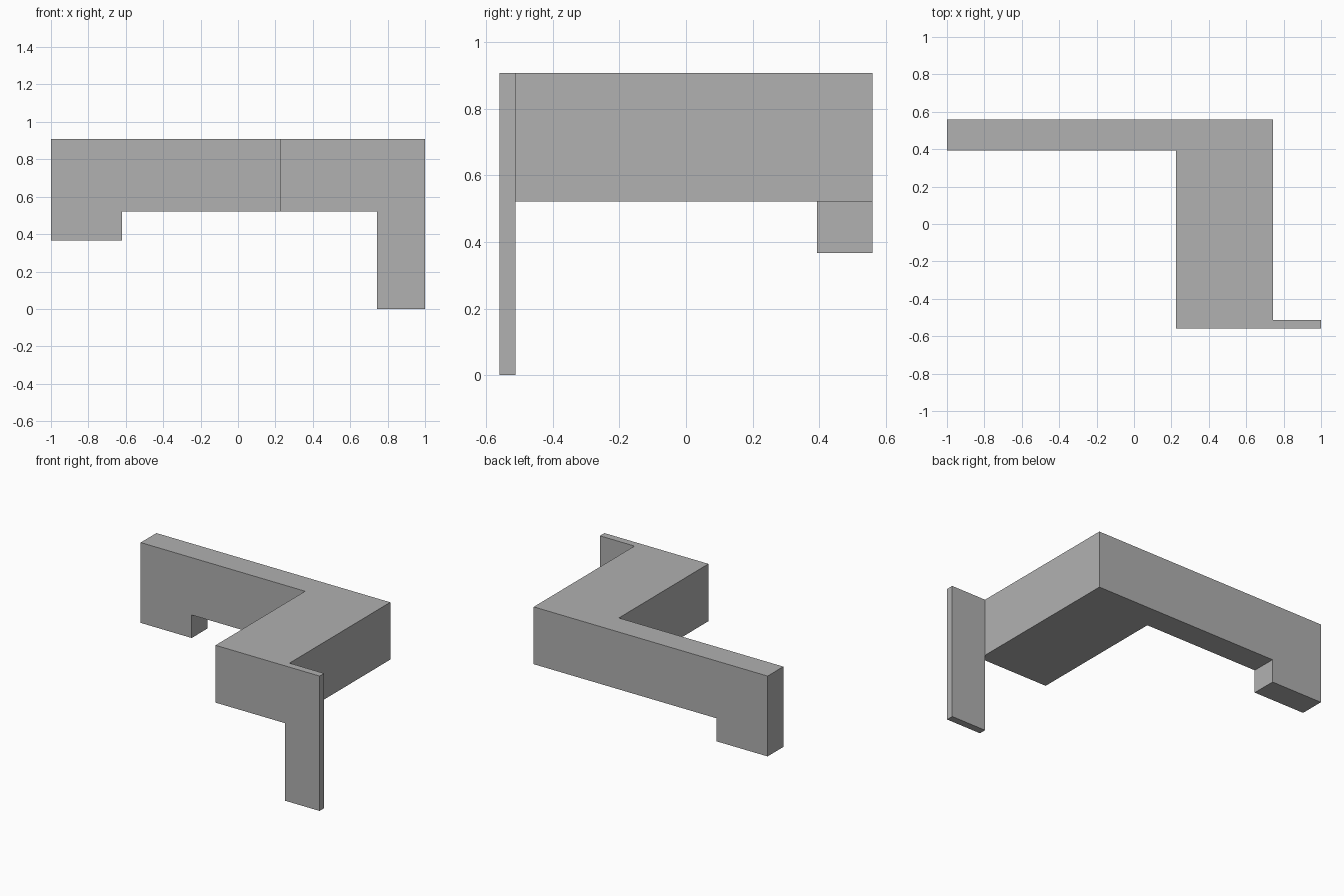
import bpy
import bmesh
import math

cube = bpy.data.objects.get("Cube")
if cube:
    bpy.data.objects.remove(cube, do_unlink=True)

# Single grey finish
grey = bpy.data.materials.new("plain_grey")
grey.use_nodes = True
colour = (0.44, 0.44, 0.44, 1.0)
grey.diffuse_color = colour
grey.node_tree.nodes["Principled BSDF"].inputs["Base Color"].default_value = colour

# Plan lines and levels
X = (-1.0, -0.62, 0.225, 0.742, 1.0)
Y = (-0.56, -0.512, 0.393, 0.56)
TOP, UNDERSIDE, TAB_END, LEG_END = 0.908, 0.522, 0.367, 0.0

# Plan cells (column, row): long wing, thick block, thin front panel
wing_tab, front_leg = (0, 2), (3, 0)
cells = [wing_tab, (1, 2), (2, 2), (2, 1), (2, 0), front_leg]

bm = bmesh.new()
grid = {(i, j): bm.verts.new((x, y, TOP)) for i, x in enumerate(X) for j, y in enumerate(Y)}
for i, j in cells:
    bm.faces.new([grid[i, j], grid[i + 1, j], grid[i + 1, j + 1], grid[i, j + 1]])
bmesh.ops.delete(bm, geom=[v for v in bm.verts if not v.link_faces], context='VERTS')


def lower(faces, depth):
    """Extrude faces straight down and return the new end faces."""
    geom = bmesh.ops.extrude_face_region(bm, geom=faces)["geom"]
    verts = [g for g in geom if isinstance(g, bmesh.types.BMVert)]
    bmesh.ops.translate(bm, verts=verts, vec=(0, 0, -depth))
    return [g for g in geom if isinstance(g, bmesh.types.BMFace)]


def cell_face(faces, cell):
    i, j = cell
    return [f for f in faces
            if X[i] < f.calc_center_median().x < X[i + 1]
            and Y[j] < f.calc_center_median().y < Y[j + 1]]


# Main beam, then the tab under the wing and the tall front leg
bottom = lower(list(bm.faces), TOP - UNDERSIDE)
tab_face, leg_face = cell_face(bottom, wing_tab), cell_face(bottom, front_leg)
lower(tab_face, UNDERSIDE - TAB_END)
lower(leg_face, UNDERSIDE - LEG_END)

# Merge coplanar faces into clean flat sides
bmesh.ops.recalc_face_normals(bm, faces=bm.faces)
bmesh.ops.dissolve_limit(bm, angle_limit=math.radians(1), verts=bm.verts, edges=bm.edges)
bmesh.ops.recalc_face_normals(bm, faces=bm.faces)

mesh = bpy.data.meshes.new("stepped_beam")
bm.to_mesh(mesh)
bm.free()
mesh.materials.append(grey)
bpy.context.collection.objects.link(bpy.data.objects.new("stepped_beam", mesh))
